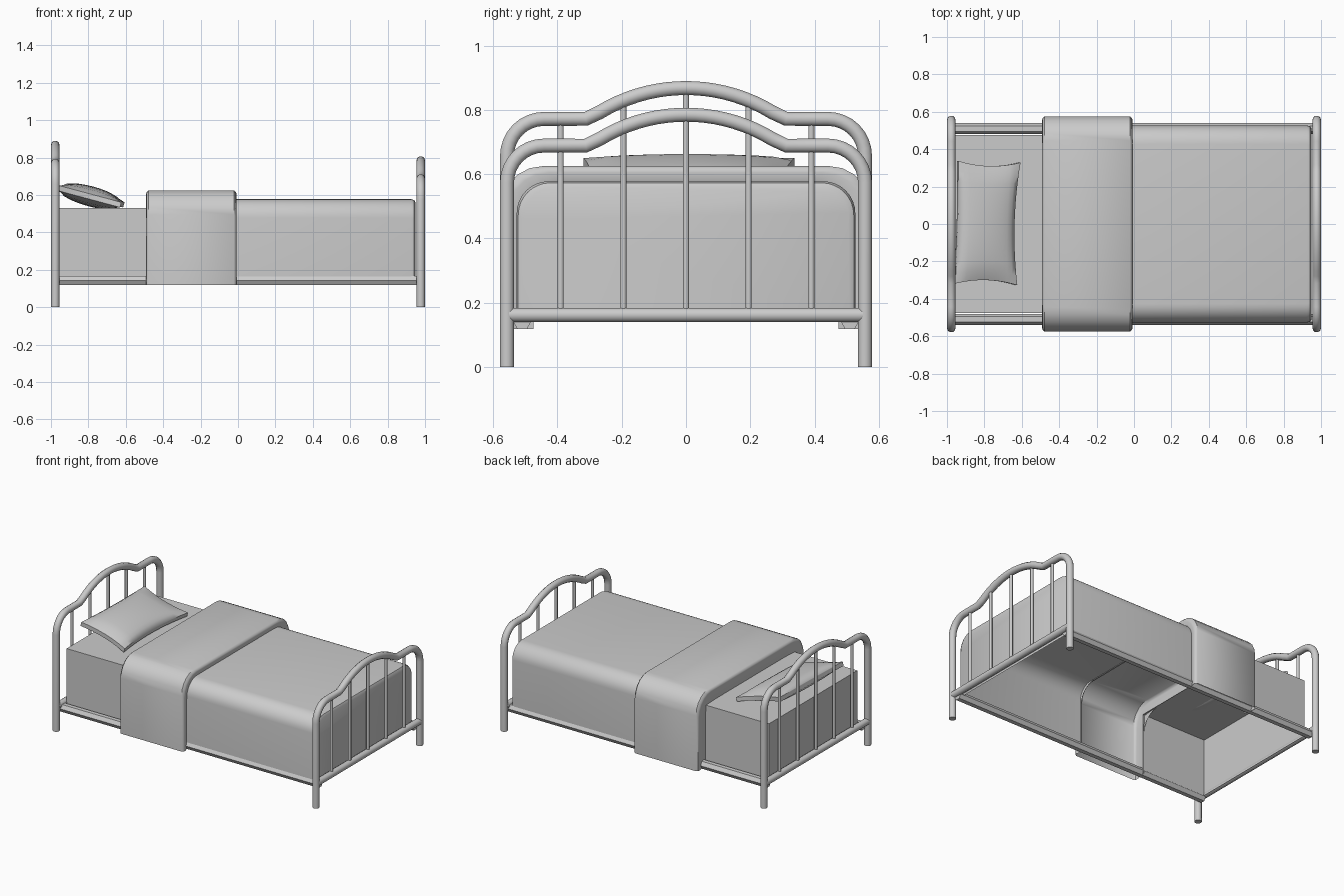
import bpy, bmesh, math
from mathutils import Vector

cube = bpy.data.objects.get("Cube")
if cube:
    bpy.data.objects.remove(cube, do_unlink=True)

grey = bpy.data.materials.new("plain_grey")
grey.use_nodes = True
grey.diffuse_color = (0.6, 0.6, 0.6, 1)
grey.node_tree.nodes["Principled BSDF"].inputs["Base Color"].default_value = (0.6, 0.6, 0.6, 1)


def finish(obj, angle=40):
    bpy.ops.object.select_all(action="DESELECT")
    obj.select_set(True)
    bpy.context.view_layer.objects.active = obj
    if obj.type == "CURVE":
        bpy.ops.object.convert(target="MESH")
        obj = bpy.context.object
    obj.data.materials.clear()
    obj.data.materials.append(grey)
    bpy.ops.object.shade_smooth_by_angle(angle=math.radians(angle))
    return obj


def add_mesh(name, bm, angle=40):
    mesh = bpy.data.meshes.new(name)
    bm.to_mesh(mesh)
    bm.free()
    obj = bpy.data.objects.new(name, mesh)
    bpy.context.collection.objects.link(obj)
    return finish(obj, angle)


def tube(name, points, radius, resolution=3):
    """Round capped pipe along a path."""
    curve = bpy.data.curves.new(name, "CURVE")
    curve.dimensions = "3D"
    curve.bevel_depth = radius
    curve.bevel_resolution = resolution
    curve.use_fill_caps = True
    spline = curve.splines.new("POLY")
    spline.points.add(len(points) - 1)
    for p, co in zip(spline.points, points):
        p.co = (*co, 1)
    obj = bpy.data.objects.new(name, curve)
    bpy.context.collection.objects.link(obj)
    return finish(obj, 50)


def cover(name, sections, radius, steps, bottom, cap_first=False, cap_last=False):
    """Open-bottomed cloth: an arch profile lofted along x through (x, half width, top)."""
    bm = bmesh.new()
    rings = []
    for x, w, top in sections:
        side = [(w, bottom)]
        for i in range(steps + 1):
            a = math.pi / 2 * i / max(steps, 1)
            side.append((w - radius + radius * math.cos(a), top - radius + radius * math.sin(a)))
        profile = side + [(-y, z) for y, z in reversed(side)]
        rings.append([bm.verts.new((x, y, z)) for y, z in profile])
    for a, b in zip(rings, rings[1:]):
        for i in range(len(a) - 1):
            bm.faces.new((a[i], b[i], b[i + 1], a[i + 1]))
    if cap_first:
        bm.faces.new(rings[0])
    if cap_last:
        bm.faces.new(list(reversed(rings[-1])))
    bmesh.ops.recalc_face_normals(bm, faces=bm.faces)
    # Turn the sheet outward if its top faces point down
    roof = max(bm.faces, key=lambda f: f.calc_center_median().z)
    if roof.normal.z < 0:
        bmesh.ops.reverse_faces(bm, faces=bm.faces)
    return add_mesh(name, bm)


# Bed ends: bent pipe frame with an arched middle, cross bar and spindles
POST_Y, CORNER, ARCH_Y, RISE = 0.557, 0.115, 0.3, 0.096
ARCH_R = (ARCH_Y ** 2 + RISE ** 2) / (2 * RISE)


def rail_height(y, flat):
    if abs(y) >= ARCH_Y:
        return flat
    return flat + RISE - ARCH_R + math.sqrt(ARCH_R ** 2 - y * y)


def bed_end(name, x, flat):
    half = [(POST_Y, 0)]
    for i in range(9):
        a = math.pi / 2 * i / 8
        half.append((POST_Y - CORNER * (1 - math.cos(a)), flat - CORNER * (1 - math.sin(a))))
    half.append((ARCH_Y + 0.012, flat))
    for i in range(1, 10):
        y = ARCH_Y * (1 - i / 10)
        half.append((y, rail_height(y, flat)))
    path = half + [(0, flat + RISE)] + [(-y, z) for y, z in reversed(half)]
    tube(name + "_frame", [(x, y, z) for y, z in path], 0.0228)
    tube(name + "_cross_bar", [(x, -0.55, 0.162), (x, 0.55, 0.162)], 0.0228)
    for i in range(-2, 3):
        y = 0.195 * i
        tube(f"{name}_spindle_{i + 3}", [(x, y, 0.16), (x, y, rail_height(y, flat))], 0.01)


bed_end("headboard", -0.977, 0.772)
bed_end("footboard", 0.977, 0.689)

# Side rails
for side, y in (("left", 0.51), ("right", -0.51)):
    tube(side + "_side_rail", [(-0.975, y, 0.143), (0.975, y, 0.143)], 0.029, 1)

# Mattress, blanket and the turned-over fold
cover("mattress", [(-0.957, 0.475, 0.53), (-0.47, 0.475, 0.53)], 0, 0, 0.14, cap_first=True)
cover("blanket", [(-0.03, 0.527, 0.578), (0.925, 0.527, 0.578), (0.942, 0.522, 0.573),
                  (0.95, 0.508, 0.56)], 0.1, 8, 0.14, cap_last=True)
cover("blanket_fold", [(-0.478, 0.475, 0.53), (-0.491, 0.555, 0.605), (-0.489, 0.567, 0.616),
                       (-0.478, 0.576, 0.625), (-0.022, 0.576, 0.625), (-0.011, 0.567, 0.616),
                       (-0.008, 0.555, 0.605), (-0.018, 0.524, 0.576)], 0.13, 5, 0.118)

# Pillow: swollen cushion with pinched corners, leaning on the headboard
bm = bmesh.new()
bmesh.ops.create_cube(bm, size=2)
bmesh.ops.subdivide_edges(bm, edges=bm.edges[:], cuts=11, use_grid_fill=True)
for v in bm.verts:
    x, y, z = v.co
    pinch = 0.14 if x > 0 else 0.04
    swell = math.sqrt(max(0, (1 - x * x) * (1 - y * y)))
    v.co = Vector((0.172 * x * (1 - pinch * (1 - y * y)),
                   0.328 * y * (1 - 0.07 * (1 - x * x)),
                   z * (0.014 + 0.04 * swell)))
pillow = add_mesh("pillow", bm, 60)
pillow.location = (-0.785, 0.005, 0.592)
pillow.rotation_euler = (0, math.radians(15), math.radians(-1.5))
